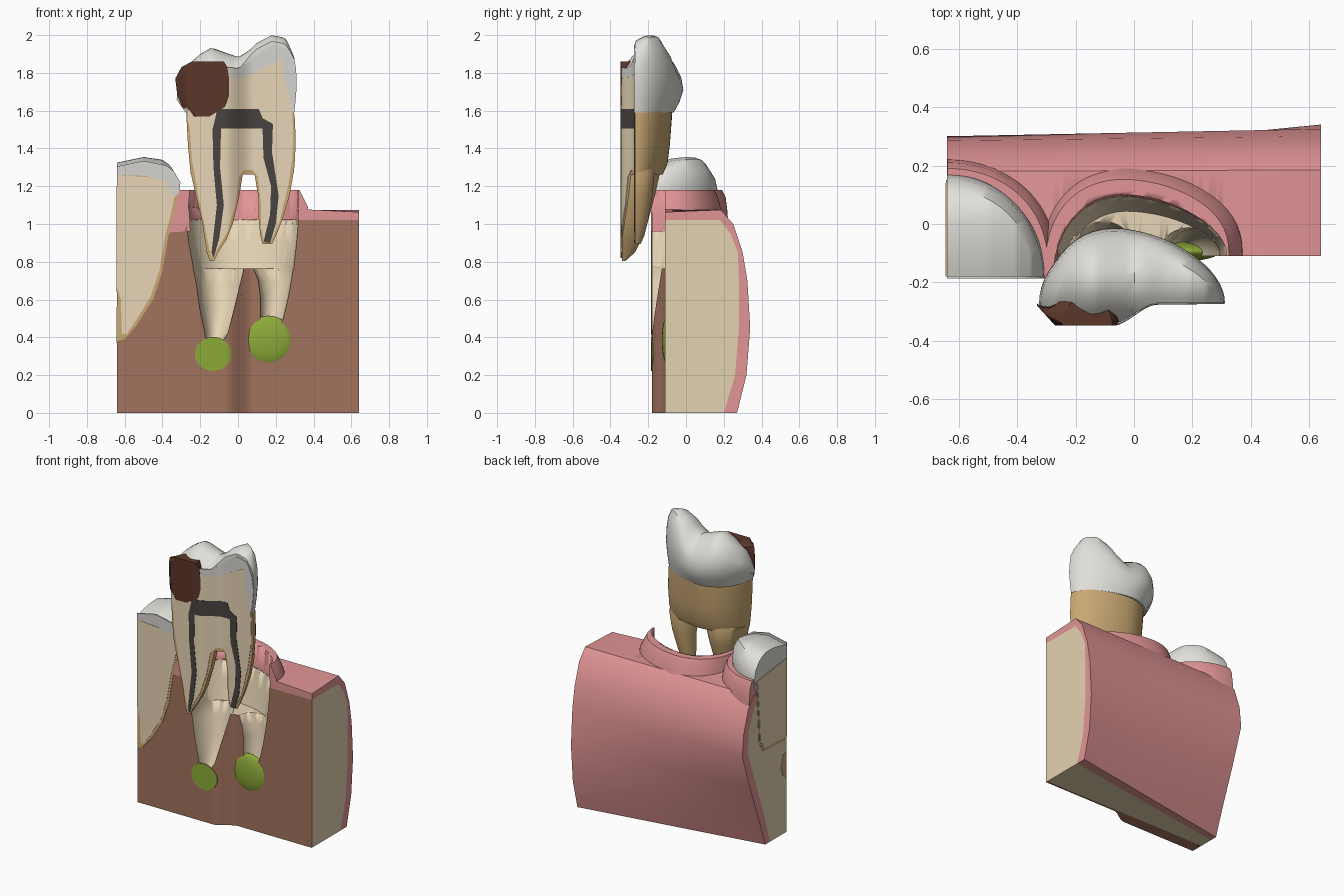
import bpy, bmesh, math
from mathutils import Vector

if "Cube" in bpy.data.objects:
    bpy.data.objects.remove(bpy.data.objects["Cube"])


def material(name, *rgb):
    m = bpy.data.materials.new(name)
    m.diffuse_color = [((c / 255 + 0.055) / 1.055) ** 2.4 for c in rgb] + [1]
    m.use_nodes = True
    m.node_tree.nodes["Principled BSDF"].inputs["Base Color"].default_value = m.diffuse_color
    return m


BROWN = material("bone_cut_brown", 162, 115, 95)
BONE = material("bone_beige", 228, 210, 177)
PINK = material("gum_pink", 226, 149, 150)
ENAMEL = material("enamel_white", 224, 223, 217)
ECUT = material("enamel_cut_grey", 214, 212, 207)
DENTIN = material("dentin_cream", 233, 215, 183)
TAN = material("root_tan", 202, 168, 115)
PULP = material("pulp_charcoal", 72, 68, 64)
DECAY = material("decay_brown", 91, 54, 41)
GREEN = material("abscess_green", 140, 170, 56)


def front(x, dy=0.0):
    """Stepped cutting surface, further forward on the left; dy shifts it for the raised tooth."""
    t = min(max((x + 0.07) / 0.15, 0), 1)
    return -0.18 + 0.07 * t * t * (3 - 2 * t) + dy + (max(0, -0.27 - x) * 1.1 if dy else 0)


def lerp(table, x):
    for (x0, z0), (x1, z1) in zip(table, table[1:]):
        if x <= x1:
            return z0 + (z1 - z0) * max(0, (x - x0) / (x1 - x0))
    return table[-1][1]


def finish(name, bm, mat, angle=40):
    bmesh.ops.remove_doubles(bm, verts=bm.verts, dist=1e-4)
    bmesh.ops.recalc_face_normals(bm, faces=bm.faces)
    me = bpy.data.meshes.new(name)
    bm.to_mesh(me)
    bm.free()
    me.materials.append(mat)
    me.shade_smooth()
    me.set_sharp_from_angle(angle=math.radians(angle))
    ob = bpy.data.objects.new(name, me)
    bpy.context.collection.objects.link(ob)
    return ob


def skin(name, loops, mat, caps=2):
    """Closed surface through equal loops of points, capped at 0, 1 or 2 ends."""
    bm = bmesh.new()
    rows = [[bm.verts.new(p) for p in loop] for loop in loops]
    n = len(rows[0])
    for a, b in zip(rows, rows[1:]):
        for k in range(n):
            bm.faces.new((a[k], a[(k + 1) % n], b[(k + 1) % n], b[k]))
    for row in (rows[0], rows[-1])[:caps]:
        bm.faces.new(row)
    return finish(name, bm, mat)


def half_solid(name, secs, mat, dy=0.0, top=None, pre=0.0, quarter=False, p=1.0, k=0.0, n=28, m=8):
    """Half-round body behind the cut; sections are (z, centre x, half width, back y)."""
    loops, z0, z1 = [], secs[0][0], secs[-1][0]
    for i in range(n + 1):
        a = (math.pi / 2 if quarter else math.pi) * (1 - i / n)
        s = max(math.sin(a), 0) ** p * (1 - k * math.cos(a))
        fr, bk = [], []
        for z, c, w, yb in secs:
            x = c + w * math.cos(a)
            f = front(x, dy)
            fr.append(Vector((x, f - pre, z)))
            bk.append(Vector((x, f + max(yb - f, 0.005) * s, z)))
        cap = [fr[-1].lerp(bk[-1], j / m) for j in range(1, m)]
        if top:
            for side in (fr, bk):
                h = top(side[-1].x, side[-1].y)
                for v in side:
                    v.z = z0 + (v.z - z0) / (z1 - z0) * (h - z0)
            for v in cap:
                v.z = top(v.x, v.y)
        loops.append(fr + cap + bk[::-1])
    return skin(name, loops, mat, 2 if pre else int(quarter))


def plate(name, pts, mat, off, dy=0.0, end=False):
    """Thin plate following the cut surface, or lying on the left end."""
    bm = bmesh.new()
    bm.faces.new([bm.verts.new((x, 0, z)) for x, z in pts])
    for x in [] if end else [-0.27] + [-0.08 + j * 0.0137 for j in range(13)]:
        bmesh.ops.bisect_plane(bm, geom=bm.verts[:] + bm.edges[:] + bm.faces[:],
                               plane_co=(x, 0, 0), plane_no=(1, 0, 0))
    ext = bmesh.ops.extrude_face_region(bm, geom=bm.faces[:])
    moved = {v for v in ext["geom"] if isinstance(v, bmesh.types.BMVert)}
    for v in bm.verts:
        d = off if v in moved else -0.002
        v.co = (-0.64 - d, v.co.x, v.co.z) if end else (v.co.x, front(v.co.x, dy) - d, v.co.z)
    return finish(name, bm, mat, 30)


def cut(ob, cutters):
    for c in cutters:
        mod = ob.modifiers.new("cut", "BOOLEAN")
        mod.operation, mod.solver, mod.object = "DIFFERENCE", "EXACT", c
        bpy.context.view_layer.objects.active = ob
        bpy.ops.object.modifier_apply(modifier=mod.name)


# Jaw bone and gum shell; rows are (z, back y at left end, back y at right end)
XS = [-0.64 + 1.28 * i / 80 for i in range(81)]
BONE_BACK = [(0, 0, .2), (.2, .06, .26), (.45, .15, .28), (.7, .24, .28), (.85, .23, .275),
             (.95, .19, .235), (1.02, .15, .18)]
GUM_BACK = [(0, .05, .27), (.2, .12, .32), (.45, .215, .34), (.7, .30, .325), (.85, .285, .3),
            (1.0, .235, .25), (1.075, .18, .185)]


def back(x, rows):
    return [(x, l + (r - l) * (x / 1.28 + 0.5), z) for z, l, r in rows]


bone = skin("jaw_bone", [[(x, front(x), 0), (x, -0.095, 0)] + back(x, BONE_BACK)
                         + [(x, front(x), 1.02)] for x in XS], BROWN)
gum = skin("gum", [[(x, front(x), 1.095 - 0.05 * max(x, 0))] + back(x, GUM_BACK[::-1])
                   + back(x, BONE_BACK) + [(x, front(x), 1.02)] for x in XS], PINK)
collar = half_solid("socket_gum_collar", [(1.022, .025, .352, .20), (1.09, .025, .345, .18),
                    (1.15, .015, .325, .165), (1.18, .01, .315, .15)], PINK, p=.8, k=.12)
half_solid("neighbour_gum_collar", [(.96, -.637, .385, .225), (1.06, -.637, .38, .22),
           (1.14, -.637, .365, .21), (1.18, -.637, .345, .19)], PINK, quarter=True, p=.8)

# Empty socket: body and two root hollows
socket = [half_solid(*a, DENTIN, pre=.05, k=k) for k, *a in (
    (.2, "socket_body", [(.765, .03, .265, .04), (.9, .025, .285, .07), (1.03, .022, .298, .09),
                         (1.3, .02, .295, .10)]),
    (0, "socket_left", [(.33, -.14, .025, -.13), (.42, -.115, .06, -.08), (.55, -.097, .105, -.04),
                        (.68, -.1, .12, -.01), (.77, -.103, .135, .01), (.95, -.1, .07, -.06)]),
    (0, "socket_right", [(.42, .165, .03, -.06), (.5, .18, .06, -.04), (.62, .193, .075, -.025),
                         (.70, .195, .087, -.02), (.77, .187, .107, -.013), (.95, .18, .06, -.05)]))]
cut(bone, socket)
for ob in (gum, collar):
    cut(ob, socket[:1])
    for f in ob.data.polygons:
        f.material_index = 0
bone.data.materials.clear()
for mat in (BROWN, BONE, DENTIN):
    bone.data.materials.append(mat)
for f in bone.data.polygons:
    vs = [bone.data.vertices[i].co for i in f.vertices]
    c = f.center
    f.material_index = 1
    if all(abs(v.y - front(v.x)) < 0.004 for v in vs) or (c.z < 0.001 and c.y < -0.095):
        f.material_index, f.use_smooth = 0, False
    elif -0.3 < c.x < 0.34 and 0.3 < c.z < 1.0195 and c.y < 0.11:
        f.material_index = 2
for ob in socket:
    bpy.data.objects.remove(ob)

# Abscesses at the root tips: a flat disc and a low dome
ring = [(math.cos(j * math.pi / 18), math.sin(j * math.pi / 18)) for j in range(36)]
plate("abscess_left", [(-.132 + .096 * u, .312 + .09 * v) for u, v in ring], GREEN, .004)
bm = bmesh.new()
bmesh.ops.create_uvsphere(bm, u_segments=32, v_segments=16, radius=1)
for v in bm.verts:
    v.co = (.16 + v.co.x * .133, -.095 + v.co.y * .033, .385 + v.co.z * .13)
finish("abscess_right", bm, GREEN)

# Neighbouring tooth, cut at the front and at the left end
N_TOP = [(-.64, 1.325), (-.5, 1.355), (-.4, 1.34), (-.35, 1.31), (-.31, 1.25)]
half_solid("neighbour_crown", [(.97, -.64, .30, .12), (1.1, -.64, .325, .15), (1.2, -.64, .335, .17),
           (1.28, -.64, .33, .155), (1.34, -.64, .30, .12)], ENAMEL, quarter=True,
           top=lambda x, y: lerp(N_TOP, x) - (.9 if y < .02 else 4) * (y - .02) ** 2)
plate("neighbour_root_border", [(-.64, .38), (-.60, .39), (-.54, .46), (-.45, .60), (-.40, .75),
      (-.37, .93), (-.345, 1.02), (-.32, 1.15), (-.36, 1.25), (-.64, 1.27)], TAN, .003)
plate("neighbour_dentin", [(-.64, .66), (-.62, .60), (-.615, .42), (-.59, .415), (-.54, .49),
      (-.465, .61), (-.415, .76), (-.385, .94), (-.36, 1.03), (-.335, 1.15), (-.375, 1.24),
      (-.5, 1.25), (-.64, 1.26)], DENTIN, .005)
plate("neighbour_enamel_cut", [(-.64, 1.26), (-.5, 1.255), (-.385, 1.23), (-.34, 1.14), (-.315, 1.16),
      (-.305, 1.22), (-.34, 1.28), (-.38, 1.31), (-.5, 1.335), (-.64, 1.305)], ECUT, .006)
plate("interdental_gum", [(-.37, .955), (-.285, .96), (-.27, 1.0), (-.255, 1.18), (-.315, 1.18),
      (-.32, 1.13), (-.345, 1.02)], PINK, .004)
plate("end_root_border", [(-.18, .64), (.07, .65), (.12, .72), (.13, .9), (.14, 1.02), (.15, 1.16),
      (-.18, 1.2)], TAN, .002, end=True)
plate("end_dentin", [(-.18, .66), (.06, .67), (.107, .73), (.117, .9), (.127, 1.02), (.14, 1.16),
      (-.18, 1.2)], DENTIN, .004, end=True)
plate("end_root_tip", [(-.18, .37), (-.14, .40), (-.12, .47), (-.14, .54), (-.18, .56)], TAN, .002, end=True)

# Raised main tooth: crown, body and two roots
DY = -0.16
M_TOP = [(-.32, 1.80), (-.28, 1.84), (-.245, 1.862), (-.2, 1.9), (-.14, 1.935), (-.08, 1.912), (0, 1.885),
         (.05, 1.91), (.1, 1.96), (.18, 2.0), (.25, 1.985), (.28, 1.94), (.31, 1.87)]
half_solid("tooth_crown", [(1.59, .01, .288, -.07), (1.66, .003, .302, -.04), (1.74, -.007, .318, -.02),
           (1.82, -.006, .314, -.03), (1.88, 0, .30, -.055), (1.92, .002, .28, -.09)],
           ENAMEL, DY, k=.2, top=lambda x, y: lerp(M_TOP, x) - 5 * (y + .19) ** 2)
half_solid("tooth_body", [(1.262, .022, .272, -.125), (1.32, .022, .278, -.10), (1.42, .02, .285, -.088),
           (1.55, .015, .287, -.078), (1.62, .01, .282, -.075)], TAN, DY, k=.15)
half_solid("tooth_root_left", [(.805, -.138, .012, -.32), (.85, -.135, .03, -.27), (.92, -.118, .058, -.235),
           (1.0, -.108, .08, -.205), (1.15, -.108, .115, -.165), (1.27, -.112, .138, -.138),
           (1.42, -.09, .08, -.20)], TAN, DY)
half_solid("tooth_root_right", [(.895, .155, .025, -.24), (.94, .16, .042, -.22), (1.02, .172, .062, -.2),
           (1.15, .19, .083, -.178), (1.27, .19, .104, -.165), (1.42, .17, .06, -.20)], TAN, DY)

# Painted cut surface of the main tooth
plate("tooth_dentin", [(-.29, 1.75), (-.275, 1.6), (-.255, 1.5), (-.245, 1.35), (-.21, 1.15), (-.178, 1.0),
      (-.155, .88), (-.138, .825), (-.115, .86), (-.055, .96), (-.015, 1.1), (.005, 1.25), (.03, 1.285),
      (.08, 1.285), (.105, 1.25), (.122, 1.1), (.122, .98), (.137, .91), (.172, .91), (.217, 1.0),
      (.265, 1.2), (.288, 1.35), (.292, 1.5), (.285, 1.62), (.255, 1.76), (.24, 1.88), (.12, 1.82),
      (.04, 1.78), (-.1, 1.77)], DENTIN, .003, DY)
plate("tooth_enamel_cut", [(-.06, 1.77), (-.06, 1.83), (0, 1.825), (.06, 1.86), (.12, 1.91), (.19, 1.95),
      (.26, 1.93), (.295, 1.85), (.31, 1.75), (.303, 1.66), (.292, 1.59), (.272, 1.68), (.247, 1.76),
      (.235, 1.88), (.12, 1.82), (.04, 1.78)], ECUT, .004, DY)
plate("tooth_pulp", [(-.11, 1.61), (.11, 1.61), (.13, 1.56), (.185, 1.53), (.18, 1.38), (.215, 1.15),
      (.2, 1.0), (.17, .9), (.135, .905), (.17, 1.05), (.175, 1.2), (.135, 1.35), (.13, 1.505),
      (-.09, 1.505), (-.095, 1.3), (-.075, 1.1), (-.10, .92), (-.13, .82), (-.14, .85), (-.112, 1.1),
      (-.13, 1.3), (-.135, 1.5), (-.12, 1.56)], PULP, .006, DY)
half_solid("tooth_decay", [(1.57, -.19, .04, -.32), (1.62, -.183, .115, -.30), (1.68, -.184, .137, -.285),
           (1.77, -.19, .142, -.27), (1.83, -.178, .122, -.245), (1.86, -.16, .085, -.25)],
           DECAY, DY, pre=.007)
